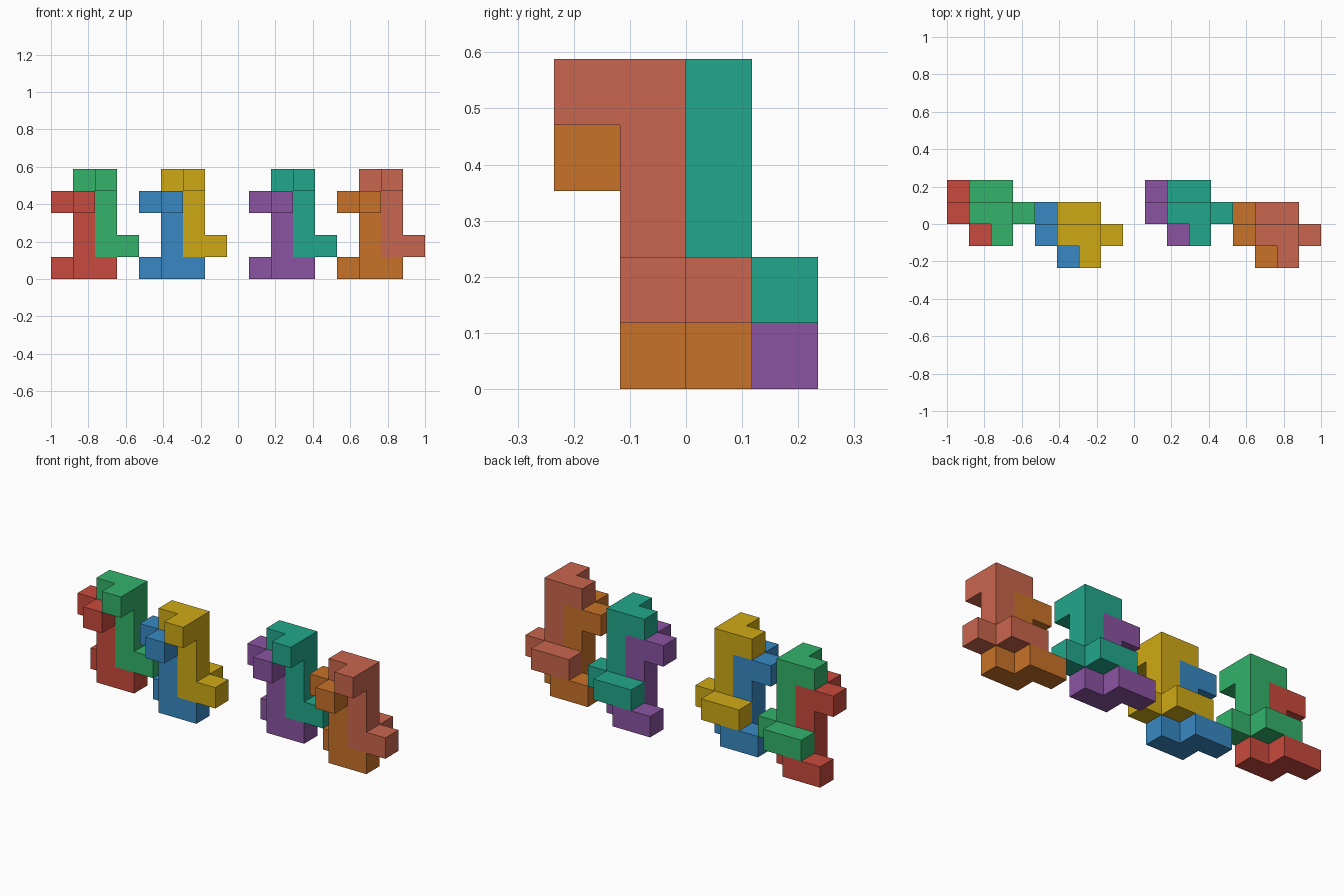
import bpy, bmesh
from mathutils import Vector

if "Cube" in bpy.data.objects:
    bpy.data.objects.remove(bpy.data.objects["Cube"])

U = 2 / 17  # one cube

# One interlocking piece in cube coordinates: S-shaped foot, post, L-shaped head
FOOT = [(2, 1, 0), (1, 1, 0), (1, 2, 0), (0, 2, 0)]
POST = [(1, 1, 1), (1, 1, 2)]
HEAD = [(1, 1, 3), (0, 1, 3), (1, 0, 3)]
CELLS = set(FOOT + POST + HEAD)


def make_material(name, hex_colour):
    rgb = [int(hex_colour[i:i + 2], 16) / 255 for i in (0, 2, 4)]
    lin = [c / 12.92 if c <= 0.04045 else ((c + 0.055) / 1.055) ** 2.4 for c in rgb]
    mat = bpy.data.materials.new(name)
    mat.diffuse_color = (*lin, 1)
    mat.use_nodes = True
    mat.node_tree.nodes["Principled BSDF"].inputs["Base Color"].default_value = mat.diffuse_color
    return mat


def make_piece(name, offset, hex_colour):
    bm = bmesh.new()
    # Outer skin only: a face wherever a cube has no neighbour
    for cell in CELLS:
        for axis in range(3):
            for sign in (-1, 1):
                n = Vector((0, 0, 0))
                n[axis] = sign
                if tuple(int(c) for c in Vector(cell) + n) in CELLS:
                    continue
                a = Vector((0, 0, 0))
                a[(axis + 1) % 3] = 0.5
                b = n.cross(a)
                mid = Vector(cell) + Vector((0.5, 0.5, 0.5)) + n / 2
                bm.faces.new([bm.verts.new(mid + d) for d in (-a - b, a - b, a + b, b - a)])
    bmesh.ops.remove_doubles(bm, verts=bm.verts[:], dist=0.001)
    bmesh.ops.dissolve_limit(bm, angle_limit=0.01, verts=bm.verts[:], edges=bm.edges[:])
    bmesh.ops.recalc_face_normals(bm, faces=bm.faces[:])
    bmesh.ops.scale(bm, vec=(U, U, U), verts=bm.verts[:])
    mesh = bpy.data.meshes.new(name)
    bm.to_mesh(mesh)
    bm.free()
    mesh.materials.append(make_material(name + "_colour", hex_colour))
    ob = bpy.data.objects.new(name, mesh)
    ob.location = Vector(offset) * U
    bpy.context.collection.objects.link(ob)


# Four pairs; the second piece of each is the first shifted one right and one up
PAIRS = [
    (0, -1, ("red", "C94A3D"), ("green", "33B36A")),
    (4, -2, ("blue", "3889C3"), ("yellow", "CFAA16")),
    (9, -1, ("purple", "8B54A2"), ("teal", "22A78B")),
    (13, -2, ("orange", "C87228"), ("salmon", "C9664D")),
]
for x, y, lower, upper in PAIRS:
    for step, (colour, code) in enumerate((lower, upper)):
        make_piece(colour + "_piece", (x - 8.5 + step, y, step), code)
